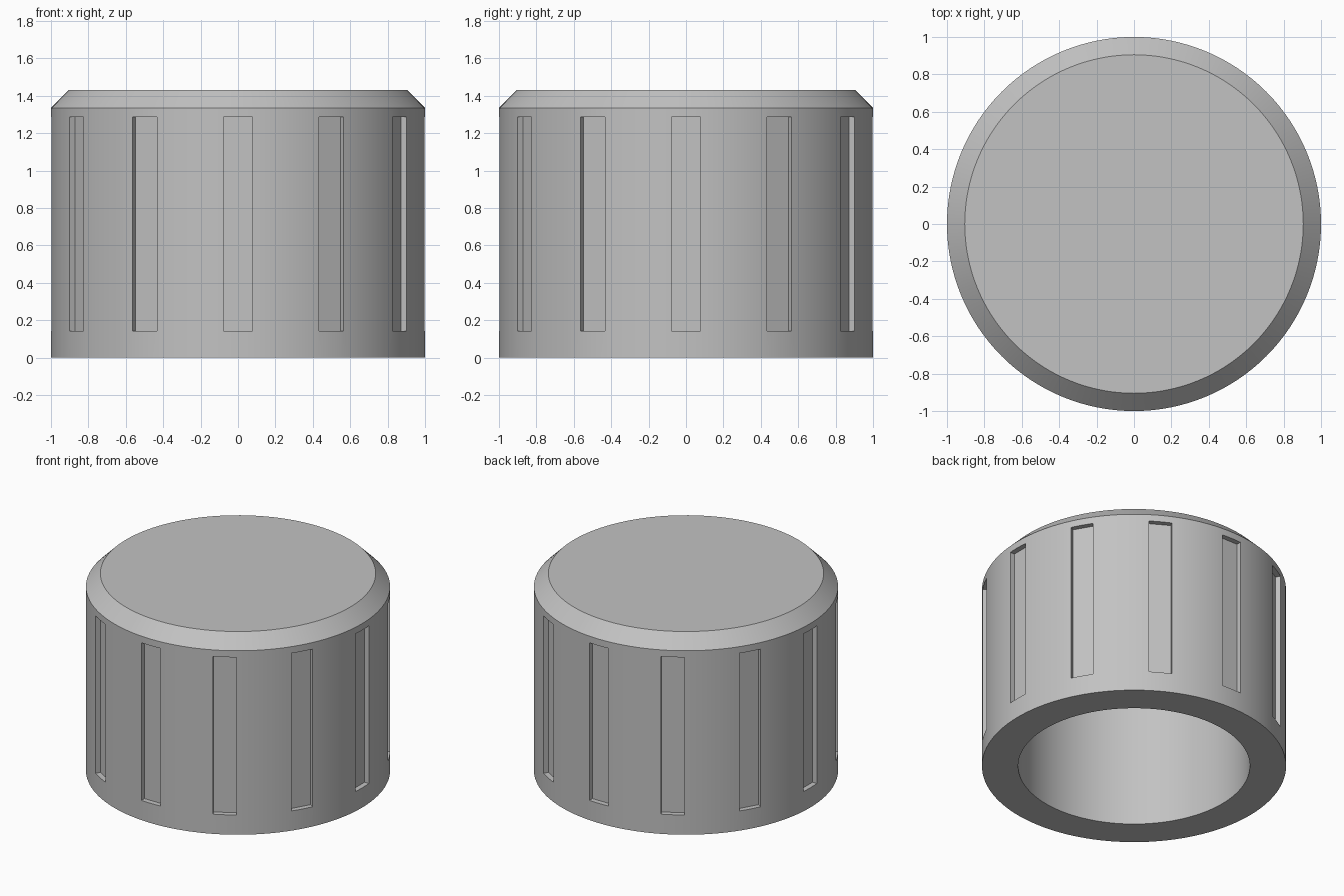
import bpy, bmesh
from math import pi, radians
from mathutils import Matrix, Vector

cube = bpy.data.objects.get("Cube")
if cube:
    bpy.data.objects.remove(cube, do_unlink=True)

HEIGHT, RADIUS, BORE = 1.43, 1.0, 0.762
CHAMFER, CEILING = 0.095, 1.19
SLOT_LOW, SLOT_HIGH, SLOT_WIDTH, SLOT_FLOOR = 0.143, 1.287, 0.154, 0.962
SLOTS = 12

grey = bpy.data.materials.new("plain grey")
grey.use_nodes = True
colour = (0.54, 0.54, 0.54, 1)
grey.diffuse_color = colour
grey.node_tree.nodes["Principled BSDF"].inputs["Base Color"].default_value = colour


def make_object(name, bm):
    bmesh.ops.recalc_face_normals(bm, faces=bm.faces)
    mesh = bpy.data.meshes.new(name)
    bm.to_mesh(mesh)
    bm.free()
    mesh.materials.append(grey)
    obj = bpy.data.objects.new(name, mesh)
    bpy.context.collection.objects.link(obj)
    return obj


# Hollow cap with a chamfered rim, turned from its half section
profile = [(0, CEILING), (BORE, CEILING), (BORE, 0), (RADIUS, 0),
           (RADIUS, HEIGHT - CHAMFER), (RADIUS - CHAMFER, HEIGHT), (0, HEIGHT)]
bm = bmesh.new()
verts = [bm.verts.new((r, 0, z)) for r, z in profile]
edges = [bm.edges.new(pair) for pair in zip(verts, verts[1:])]
bmesh.ops.spin(bm, geom=verts + edges, cent=(0, 0, 0), axis=(0, 0, 1),
               angle=2 * pi, steps=128)
bmesh.ops.remove_doubles(bm, verts=bm.verts, dist=0.0001)
# Make the ceiling and the top single flat faces
bmesh.ops.dissolve_verts(bm, verts=[v for v in bm.verts if v.co.xy.length < 0.01])
cap = make_object("knob_cap", bm)

# Ring of flat-floored grip slots
bm = bmesh.new()
depth = 0.2
for i in range(SLOTS):
    place = (Matrix.Rotation(radians(360 / SLOTS * i), 4, "Z")
             @ Matrix.Translation(Vector((SLOT_FLOOR + depth / 2, 0, (SLOT_LOW + SLOT_HIGH) / 2)))
             @ Matrix.Diagonal((depth, SLOT_WIDTH, SLOT_HIGH - SLOT_LOW, 1)))
    bmesh.ops.create_cube(bm, size=1, matrix=place)
cutter = make_object("grip_slot_cutter", bm)
cutter.hide_render = True

cut = cap.modifiers.new("grip slots", "BOOLEAN")
cut.operation = "DIFFERENCE"
cut.solver = "EXACT"
cut.object = cutter

bpy.ops.object.select_all(action="DESELECT")
cap.select_set(True)
bpy.context.view_layer.objects.active = cap
bpy.ops.object.modifier_apply(modifier=cut.name)
bpy.data.objects.remove(cutter, do_unlink=True)
bpy.ops.object.shade_smooth_by_angle(angle=radians(25))
